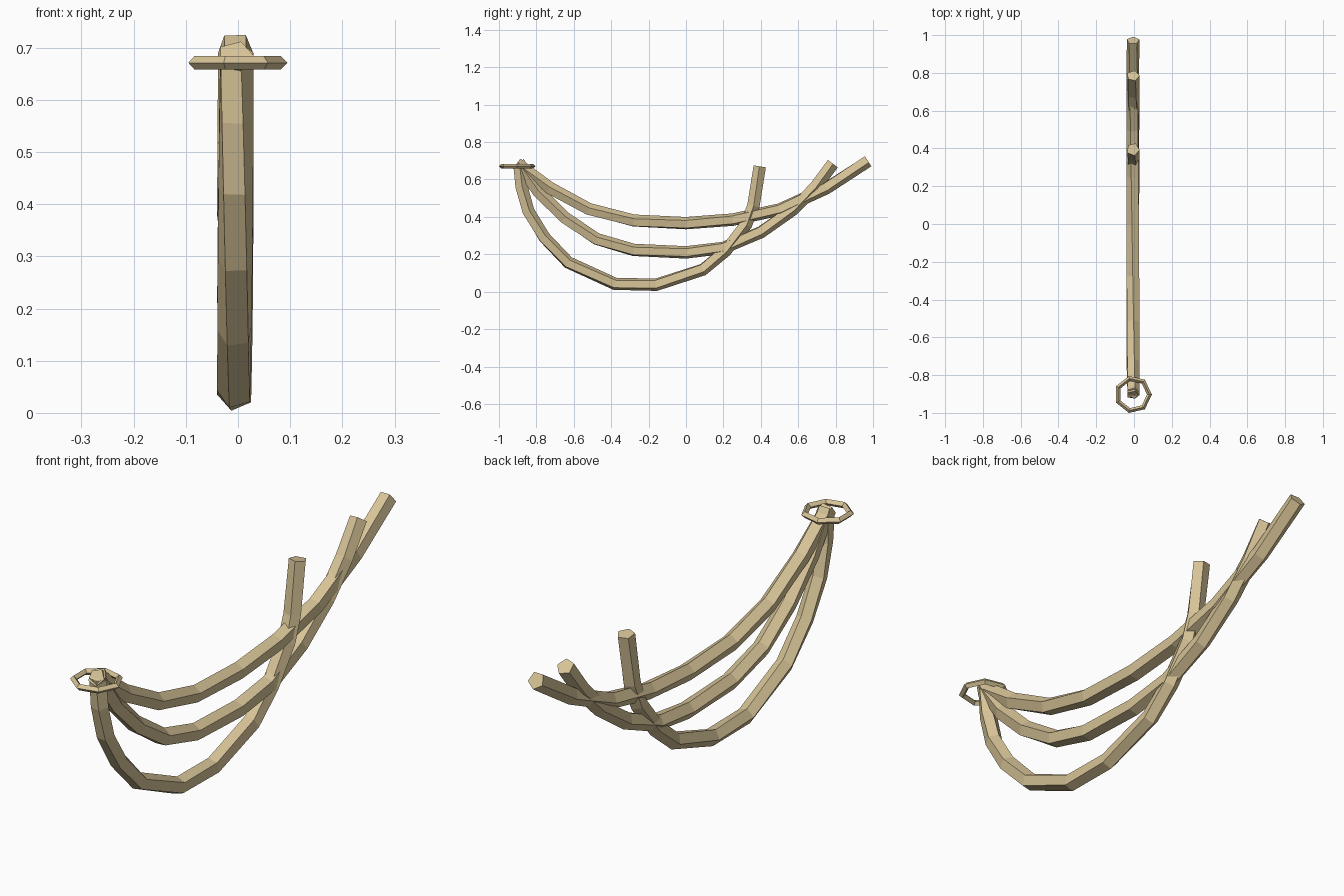
import bpy, bmesh, math
from mathutils import Vector

if "Cube" in bpy.data.objects:
    bpy.data.objects.remove(bpy.data.objects["Cube"])

CX = -0.005   # ropes and ring share this centre line

tan = bpy.data.materials.new("rope tan")
tan.diffuse_color = (0.68, 0.55, 0.31, 1)
tan.use_nodes = True
tan.node_tree.nodes["Principled BSDF"].inputs["Base Color"].default_value = tan.diffuse_color


def finish(bm, name):
    bmesh.ops.recalc_face_normals(bm, faces=bm.faces)
    me = bpy.data.meshes.new(name)
    bm.to_mesh(me)
    bm.free()
    me.materials.append(tan)
    ob = bpy.data.objects.new(name, me)
    bpy.context.collection.objects.link(ob)


def rope(name, path, radius=0.035, sides=5, twist=0.12):
    """Sweep a slightly twisting polygon along a (y, z) path, capped at both ends."""
    pts = [Vector((CX, y, z)) for y, z in path]
    bm = bmesh.new()
    rings = []
    for i, p in enumerate(pts):
        a, b = pts[max(i - 1, 0)], pts[min(i + 1, len(pts) - 1)]
        t = (b - a).normalized()
        n = Vector((0, -t.z, t.y))
        ring = []
        for k in range(sides):
            ang = 2 * math.pi * k / sides + twist * i
            ring.append(bm.verts.new(p + radius * (Vector((math.cos(ang), 0, 0)) + n * math.sin(ang))))
        rings.append(ring)
    for r, s in zip(rings, rings[1:]):
        for k in range(sides):
            j = (k + 1) % sides
            bm.faces.new((r[k], r[j], s[j], s[k]))
    bm.faces.new(rings[0])
    bm.faces.new(rings[-1])
    finish(bm, name)


# Three hanging ropes fanning out from the ring
rope("lower_rope", [(-0.89, 0.68), (-0.88, 0.56), (-0.845, 0.43), (-0.76, 0.29), (-0.63, 0.155),
                    (-0.38, 0.042), (-0.16, 0.038), (0.09, 0.12), (0.21, 0.22), (0.32, 0.36),
                    (0.36, 0.46), (0.395, 0.67)])
rope("middle_rope", [(-0.895, 0.69), (-0.79, 0.535), (-0.65, 0.395), (-0.48, 0.28), (-0.28, 0.222),
                     (0.0, 0.21), (0.2, 0.235), (0.4, 0.32), (0.57, 0.44), (0.69, 0.56),
                     (0.785, 0.685)])
rope("upper_rope", [(-0.905, 0.685), (-0.73, 0.555), (-0.52, 0.44), (-0.28, 0.378), (0.0, 0.365),
                    (0.25, 0.385), (0.5, 0.44), (0.75, 0.555), (0.972, 0.7)])

# Seven-sided ring with a diamond section
bm = bmesh.new()
N, R, r = 7, 0.087, 0.013
loops = []
for i in range(N):
    a = 2 * math.pi * i / N
    loop = []
    for k in range(4):
        b = math.pi / 2 * k
        d = R + r * math.cos(b)
        loop.append(bm.verts.new((CX + d * math.cos(a), -0.9025 + d * math.sin(a), 0.671 + r * math.sin(b))))
    loops.append(loop)
for i in range(N):
    p, q = loops[i], loops[(i + 1) % N]
    for k in range(4):
        j = (k + 1) % 4
        bm.faces.new((p[k], p[j], q[j], q[k]))
finish(bm, "hanging_ring")
